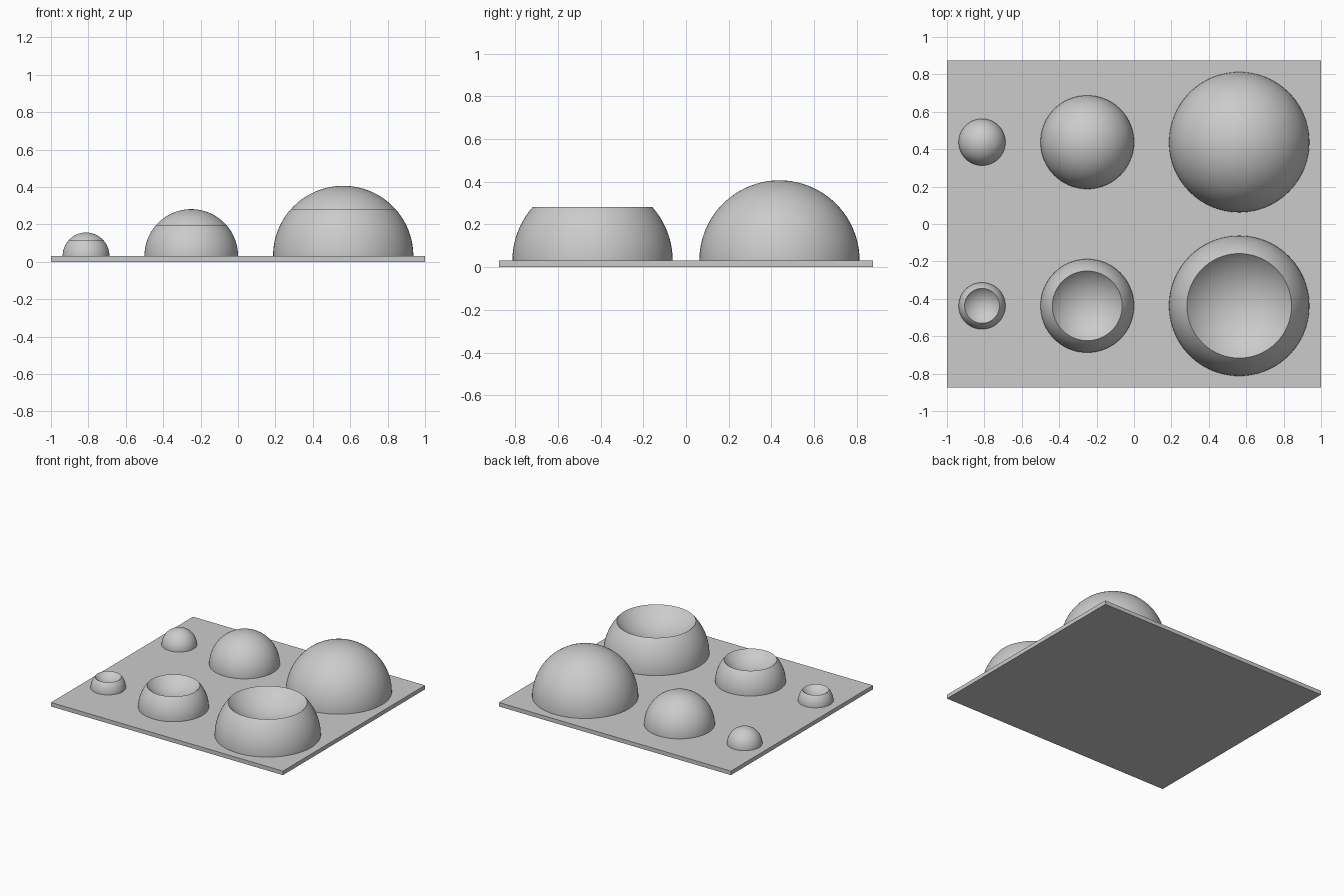
import bpy
import bmesh
from math import sin, cos, asin, pi, radians, tau

cube = bpy.data.objects.get("Cube")
if cube:
    bpy.data.objects.remove(cube, do_unlink=True)

PLATE_TOP = 0.03125
ROW_Y = 0.4375
SINK = 0.01      # how far each base is set into the plate
SEGMENTS = 96
ARC_STEPS = 32

gray = bpy.data.materials.new("plain gray")
gray.use_nodes = True
gray.diffuse_color = (0.6, 0.6, 0.6, 1)
gray.node_tree.nodes["Principled BSDF"].inputs["Base Color"].default_value = (0.6, 0.6, 0.6, 1)


def finish(bm, name, location):
    bmesh.ops.recalc_face_normals(bm, faces=bm.faces)
    mesh = bpy.data.meshes.new(name)
    bm.to_mesh(mesh)
    bm.free()
    mesh.materials.append(gray)
    obj = bpy.data.objects.new(name, mesh)
    obj.location = location
    bpy.context.collection.objects.link(obj)
    return obj


def arc(radius, centre_z, start, end):
    """Profile points (r, z) along a circle, by angle above the horizontal."""
    angles = [start + (end - start) * i / ARC_STEPS for i in range(ARC_STEPS + 1)]
    return [(radius * cos(a), centre_z + radius * sin(a)) for a in angles]


def lathe(name, profile, location):
    """Spin a profile about the vertical axis into a smooth solid."""
    bm = bmesh.new()
    verts = [bm.verts.new((r, 0, z)) for r, z in profile]
    edges = [bm.edges.new(pair) for pair in zip(verts, verts[1:])]
    bmesh.ops.spin(bm, geom=verts + edges, cent=(0, 0, 0), axis=(0, 0, 1),
                   angle=tau, steps=SEGMENTS)
    bmesh.ops.remove_doubles(bm, verts=bm.verts, dist=1e-5)
    obj = finish(bm, name, location)
    bpy.ops.object.select_all(action="DESELECT")
    obj.select_set(True)
    bpy.context.view_layer.objects.active = obj
    bpy.ops.object.shade_smooth_by_angle(angle=radians(40))


# Flat base plate
bm = bmesh.new()
bmesh.ops.create_cube(bm, size=1)
bmesh.ops.scale(bm, vec=(2, 1.75, PLATE_TOP), verts=bm.verts)
finish(bm, "base_plate", (0, 0, PLATE_TOP / 2))

# Back row of domes, front row of domes with a spherical hollow in the top
for size, x, radius in (("small", -0.8125, 0.125),
                        ("medium", -0.25, 0.25),
                        ("large", 0.5625, 0.375)):
    foot = [(0, -SINK), (radius, -SINK)]
    lathe(size + "_dome", foot + arc(radius, 0, 0, pi / 2), (x, ROW_Y, PLATE_TOP))

    rim_height = radius * 2 / 3
    rim_angle = asin(2 / 3)
    outside = arc(radius, 0, 0, rim_angle)
    hollow = arc(radius, 2 * rim_height, -rim_angle, -pi / 2)
    lathe(size + "_hollowed_dome", foot + outside + hollow[1:], (x, -ROW_Y, PLATE_TOP))
